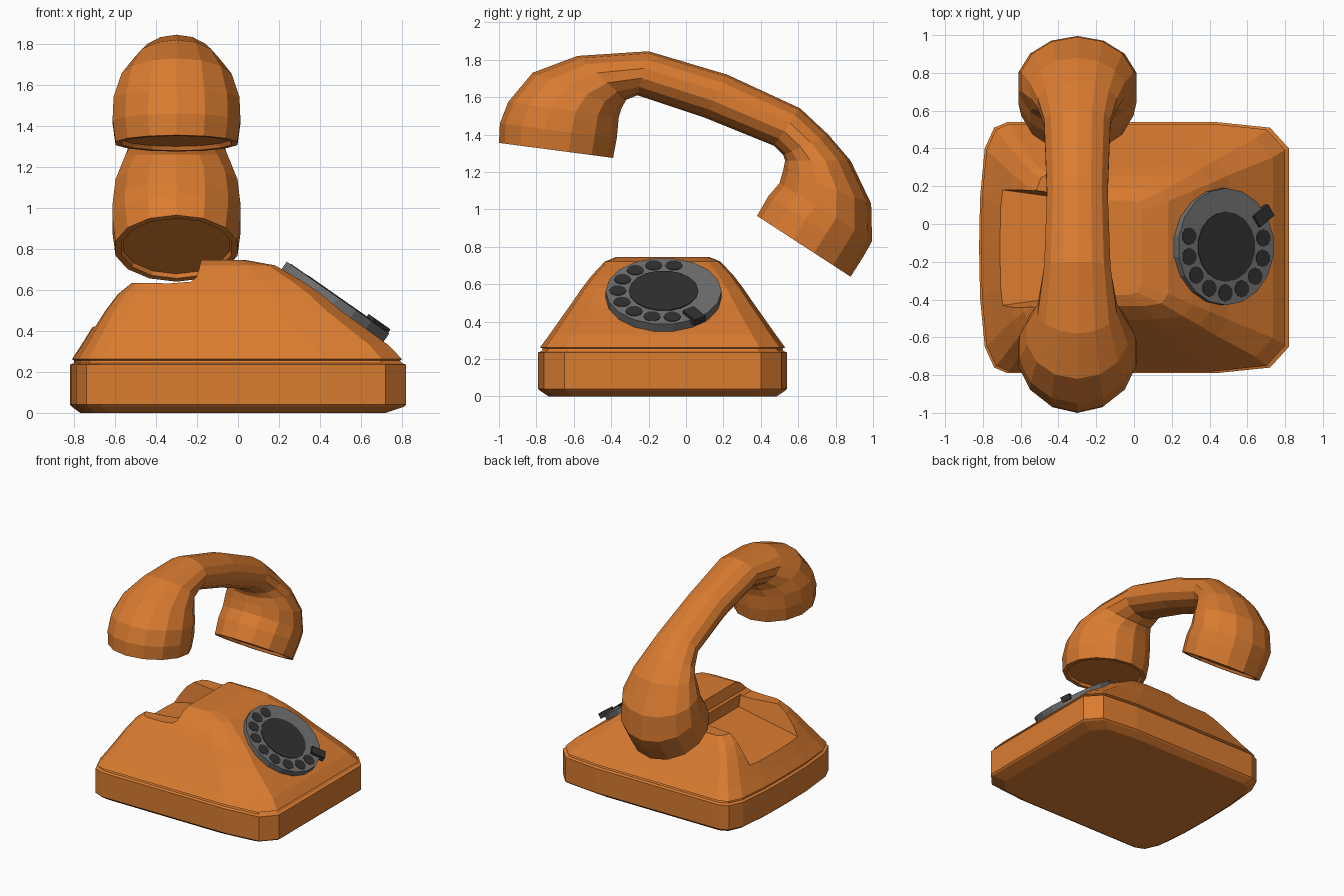
import bpy, bmesh, math
from mathutils import Vector, Matrix

if "Cube" in bpy.data.objects:
    bpy.data.objects.remove(bpy.data.objects["Cube"])


def material(name, r, g, b):
    m = bpy.data.materials.new(name)
    m.diffuse_color = (r, g, b, 1)
    m.use_nodes = True
    m.node_tree.nodes["Principled BSDF"].inputs["Base Color"].default_value = m.diffuse_color
    return m


ORANGE = material("orange plastic", 0.70, 0.20, 0.03)
GREY = material("grey metal", 0.16, 0.16, 0.16)
DARK = material("dark plastic", 0.03, 0.03, 0.03)


def finish(name, bm, mat):
    bmesh.ops.recalc_face_normals(bm, faces=bm.faces)
    me = bpy.data.meshes.new(name)
    bm.to_mesh(me)
    bm.free()
    me.materials.append(mat)
    ob = bpy.data.objects.new(name, me)
    bpy.context.collection.objects.link(ob)
    return ob


def loft(name, rings, mat):
    """Skin closed rings of equal length and cap both ends."""
    bm = bmesh.new()
    rows = [[bm.verts.new(p) for p in r] for r in rings]
    n = len(rows[0])
    for a, b in zip(rows, rows[1:]):
        for i in range(n):
            j = (i + 1) % n
            bm.faces.new((a[i], a[j], b[j], b[i]))
    bm.faces.new(rows[0])
    bm.faces.new(rows[-1])
    return finish(name, bm, mat)


# Body: stacked rounded outlines, symmetric about y = YC
YC = -0.125


def outline(z, xl, xr, hy):
    s = (xr - xl) / 1.64
    half = [(xr, 0.79), (xr - 0.10 * s, 0.955), (xr - 0.39 * s, 1.0),
            (xl + 0.15 * s, 1.0), (xl + 0.08 * s, 0.955),
            (xl + 0.03 * s, 0.79), (xl + 0.005 * s, 0.4)]
    pts = [(x, YC + hy * k, z) for x, k in half]
    return pts + [(xl, YC, z)] + [(x, YC - hy * k, z) for x, k in reversed(half)]


levels = [
    (0.00, -0.77, 0.72, 0.61), (0.03, -0.81, 0.81, 0.655),
    (0.04, -0.82, 0.82, 0.665), (0.235, -0.82, 0.82, 0.665),
    (0.243, -0.80, 0.80, 0.645), (0.255, -0.80, 0.79, 0.64),
    (0.262, -0.81, 0.80, 0.655), (0.33, -0.765, 0.735, 0.605),
    (0.50, -0.66, 0.50, 0.485), (0.58, -0.60, 0.405, 0.43),
    (0.645, -0.52, 0.31, 0.38), (0.72, -0.38, 0.18, 0.31),
    (0.745, -0.30, 0.04, 0.25)]
body = loft("phone_body", [outline(*l) for l in levels], ORANGE)

# Cradle cutters: a ledge for the handset and a trough open to the left
ledge = [(-1, 0.64), (-0.33, 0.632), (-0.23, 0.64), (-0.20, 0.665),
         (-0.165, 0.80), (-1, 0.80)]
cut_ledge = loft("ledge_cutter", [[(x, y, z) for x, z in ledge] for y in (-1, 1)], ORANGE)


def trough_ring(x, floor, half):
    return [(x, YC - half, floor), (x, YC + half, floor),
            (x, YC + half + 0.04, 0.70), (x, YC - half - 0.04, 0.70)]


cut_trough = loft("trough_cutter", [trough_ring(-0.215, 0.56, 0.24),
                                    trough_ring(-0.95, 0.35, 0.34)], ORANGE)
for c in (cut_ledge, cut_trough):
    c.hide_render = True
    c.hide_viewport = True
    mod = body.modifiers.new(c.name, 'BOOLEAN')
    mod.operation = 'DIFFERENCE'
    mod.solver = 'EXACT'
    mod.object = c

# Handset: rings given by outer and inner (y, z) points and a half width
HX = -0.30
SIDES = 14
sections = [
    (-1.00, 1.355, -0.39, 1.275, 0.305), (-0.995, 1.46, -0.37, 1.38, 0.32),
    (-0.95, 1.575, -0.36, 1.49, 0.315), (-0.82, 1.73, -0.345, 1.54, 0.275),
    (-0.58, 1.82, -0.32, 1.585, 0.215), (-0.20, 1.845, -0.26, 1.61, 0.18),
    (0.22, 1.72, 0.10, 1.49, 0.165), (0.61, 1.54, 0.47, 1.34, 0.18),
    (0.76, 1.40, 0.52, 1.29, 0.215), (0.88, 1.26, 0.53, 1.26, 0.255),
    (0.99, 1.03, 0.52, 1.21, 0.305), (0.995, 0.83, 0.50, 1.14, 0.32),
    (0.95, 0.75, 0.44, 1.07, 0.32), (0.88, 0.64, 0.38, 0.965, 0.305)]


def handset_ring(yo, zo, yi, zi, w, scale=1.0, shift=(0, 0)):
    cy, cz = (yo + yi) / 2 + shift[0], (zo + zi) / 2 + shift[1]
    ring = []
    for i in range(SIDES):
        a = 2 * math.pi * i / SIDES
        c, s = math.cos(a) * scale, math.sin(a) * scale
        ring.append((HX + w * s, cy + (yo - yi) / 2 * c, cz + (zo - zi) / 2 * c))
    return ring


# both ends get a rim with a shallow recess
first, last = sections[0], sections[-1]
rings = [handset_ring(*first, 0.87, (0.003, 0.02)), handset_ring(*first, 0.9)]
rings += [handset_ring(*s) for s in sections]
rings += [handset_ring(*last, 0.9), handset_ring(*last, 0.87, (0.011, 0.017))]
loft("handset", rings, ORANGE)

# Dial: built flat, then tilted onto the sloping front
TILT = Matrix.Translation((0.465, -0.12, 0.53)) @ Matrix.Rotation(math.radians(35), 4, 'Y')


def disc(name, x, y, z, radius, height, sides, mat):
    bm = bmesh.new()
    bmesh.ops.create_cone(bm, cap_ends=True, segments=sides, radius1=radius,
                          radius2=radius, depth=height,
                          matrix=TILT @ Matrix.Translation((x, y, z + height / 2)))
    return finish(name, bm, mat)


disc("dial_plate", 0, 0, -0.02, 0.31, 0.06, 18, GREY)
disc("dial_centre", 0, 0, 0.03, 0.185, 0.015, 18, DARK)
for i in range(9):
    a = math.radians(167 + 25.5 * i)
    disc("finger_hole_%d" % (i + 1), 0.245 * math.cos(a), 0.245 * math.sin(a),
         0.03, 0.046, 0.013, 10, DARK)

# Finger stop across the dial rim
bm = bmesh.new()
place = TILT @ Matrix.Rotation(math.radians(35), 4, 'Z') @ Matrix.Translation((0.285, 0, 0.04))
bmesh.ops.create_cube(bm, size=1, matrix=place @ Matrix.Diagonal((0.11, 0.07, 0.04, 1)))
finish("finger_stop", bm, DARK)
